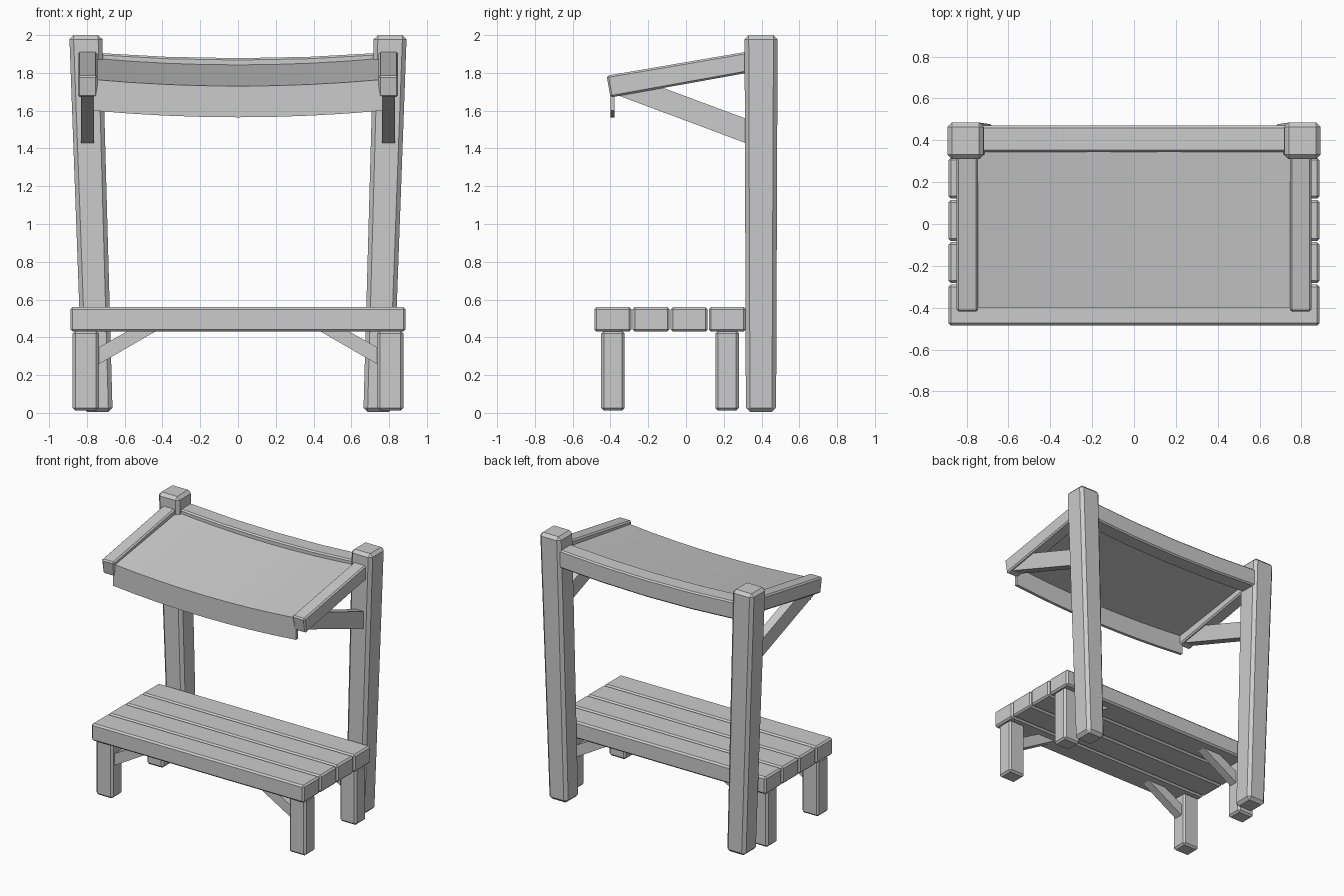
import bpy, bmesh
from mathutils import Vector

if "Cube" in bpy.data.objects:
    bpy.data.objects.remove(bpy.data.objects["Cube"])

grey = bpy.data.materials.new("plain grey")
grey.use_nodes = True
colour = (0.6, 0.6, 0.6, 1)
grey.diffuse_color = colour
grey.node_tree.nodes["Principled BSDF"].inputs["Base Color"].default_value = colour


def prism(name, rings, bevel=0.0):
    """Skin a list of equal-sized rings into one closed solid."""
    bm = bmesh.new()
    loops = [[bm.verts.new(p) for p in ring] for ring in rings]
    n = len(loops[0])
    for a, b in zip(loops, loops[1:]):
        for i in range(n):
            j = (i + 1) % n
            bm.faces.new((a[i], a[j], b[j], b[i]))
    bm.faces.new(loops[0])
    bm.faces.new(loops[-1])
    bmesh.ops.recalc_face_normals(bm, faces=bm.faces)
    if bevel:
        bmesh.ops.bevel(bm, geom=bm.edges[:], offset=bevel, segments=1,
                        affect='EDGES', clamp_overlap=True)
    mesh = bpy.data.meshes.new(name)
    bm.to_mesh(mesh)
    bm.free()
    mesh.materials.append(grey)
    obj = bpy.data.objects.new(name, mesh)
    bpy.context.collection.objects.link(obj)
    return obj


def rect(x0, x1, y0, y1, z):
    return [(x0, y0, z), (x1, y0, z), (x1, y1, z), (x0, y1, z)]


def box(name, x, y, z, bevel=0.0):
    return prism(name, [rect(*x, *y, z[0]), rect(*x, *y, z[1])], bevel)


def along_x(name, profile, xs, drop, bevel=0.0):
    """Sweep a (y, z) profile across x, sagging in the middle."""
    half = max(xs)
    return prism(name, [[(x, y, z - drop * (1 - (x / half) ** 2))
                         for y, z in profile] for x in xs], bevel)


def steps(half, n):
    return [half * (2 * i / n - 1) for i in range(n + 1)]


# Seat planks
for i in range(4):
    y = -0.485 + i * 0.202
    box(f"seat_plank_{i + 1}", (-0.887, 0.887), (y, y + 0.196), (0.43, 0.56), 0.012)

for side, s in (("left", 1), ("right", -1)):
    # Bench legs and their diagonal braces
    for place, y in (("front", -0.387), ("back", 0.218)):
        box(f"{place}_{side}_leg", sorted((s * 0.737, s * 0.875)),
            (y - 0.062, y + 0.062), (0.012, 0.435), 0.014)
        outline = [(0.75, 0.25), (0.43, 0.435), (0.58, 0.435), (0.75, 0.34)]
        prism(f"{place}_{side}_leg_brace",
              [[(s * x, y + d, z) for x, z in outline] for d in (-0.032, 0.032)])

    # Leaning post, flaring slightly towards the top
    c0, c1 = s * 0.742, s * 0.806
    prism(f"{side}_post", [rect(c0 - 0.078, c0 + 0.078, 0.317, 0.477, 0.005),
                           rect(c1 - 0.087, c1 + 0.087, 0.31, 0.485, 2.0)], 0.022)

    # Sloping canopy arm and the strut under it
    arm = [(-0.42, 1.785), (-0.4, 1.67), (0.34, 1.803), (0.34, 1.915)]
    prism(f"{side}_canopy_arm",
          [[(x, y, z) for y, z in arm] for x in (s * 0.745, s * 0.848)], 0.01)
    strut = [(-0.37, 1.685), (0.33, 1.423), (0.33, 1.553), (-0.12, 1.72)]
    prism(f"{side}_canopy_strut",
          [[(x, y, z) for y, z in strut] for x in (s * 0.763, s * 0.83)])

# Sagging back beam between the posts
along_x("canopy_back_beam", [(0.343, 1.77), (0.343, 1.905), (0.47, 1.905), (0.47, 1.77)],
        steps(0.74, 4), 0.027, 0.01)

# Cloth with a hanging front flap
cloth = [(0.36, 1.88), (-0.4, 1.765), (-0.4, 1.6), (-0.378, 1.6),
         (-0.378, 1.742), (0.36, 1.855)]
along_x("canopy_cloth", cloth, steps(0.765, 8), 0.035)
